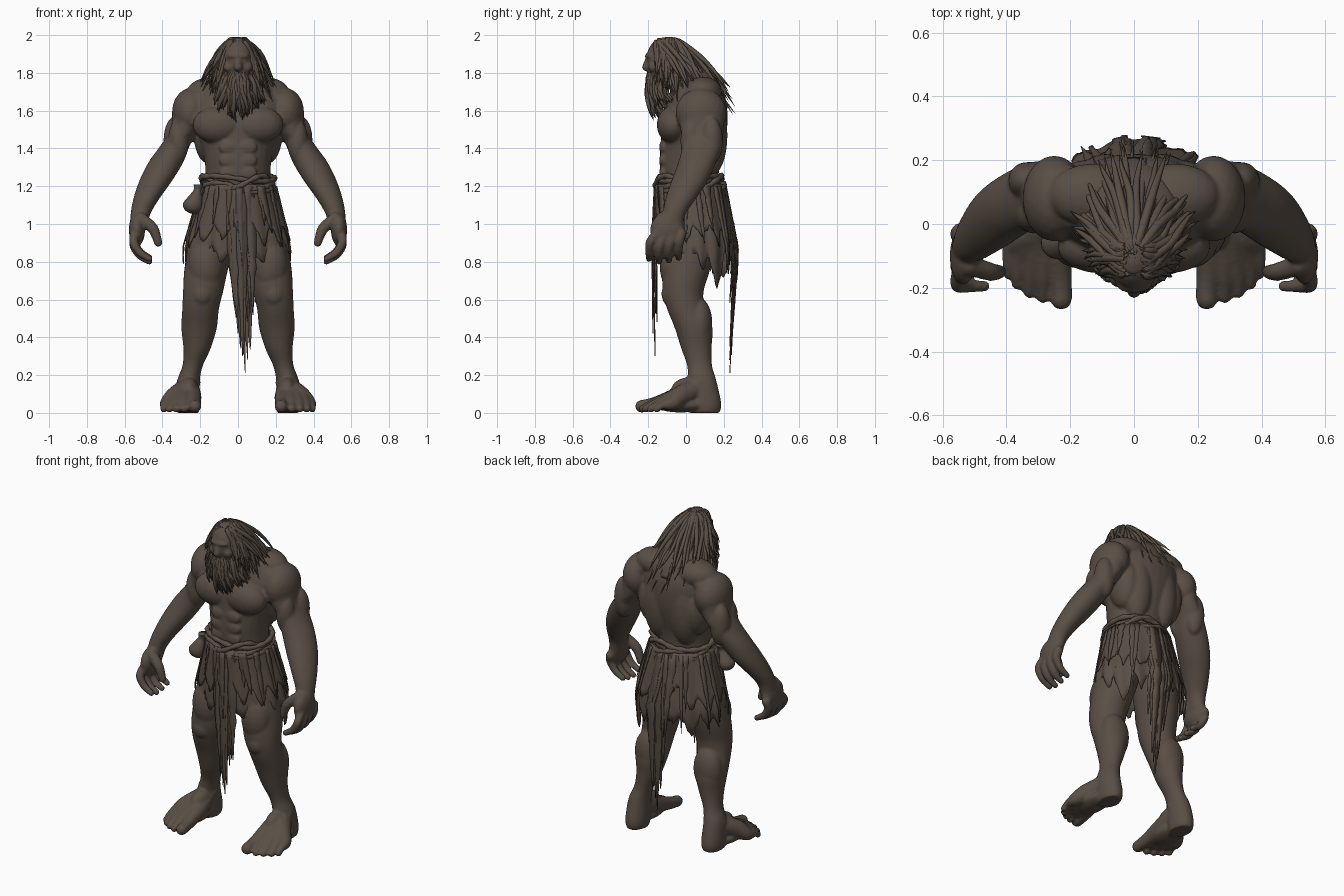
import bpy, bmesh, math, random
from mathutils import Vector, Matrix

random.seed(4)
rnd = random.uniform
if "Cube" in bpy.data.objects:
    bpy.data.objects.remove(bpy.data.objects["Cube"])

brown = bpy.data.materials.new("dark_brown")
brown.use_nodes = True
brown.diffuse_color = (0.1, 0.077, 0.06, 1)
bsdf = next(n for n in brown.node_tree.nodes if n.type == 'BSDF_PRINCIPLED')
bsdf.inputs["Base Color"].default_value = brown.diffuse_color
bsdf.inputs["Roughness"].default_value = 0.9


def link(name, data):
    obj = bpy.data.objects.new(name, data)
    data.materials.append(brown)
    bpy.context.collection.objects.link(obj)
    return obj


def finish(name, bm):
    bmesh.ops.recalc_face_normals(bm, faces=bm.faces)
    for f in bm.faces:
        f.smooth = True
    mesh = bpy.data.meshes.new(name)
    bm.to_mesh(mesh)
    bm.free()
    return link(name, mesh)


def spline(p, i, t):
    # Catmull-Rom value between keys i and i + 1
    a, b, c, d = (Vector(p[max(0, min(len(p) - 1, i + k))]) for k in (-1, 0, 1, 2))
    return b + (c - a) * t / 2 + (a * 2 - b * 5 + c * 4 - d) * t**2 / 2 + (b * 3 - a - c * 3 + d) * t**3 / 2


def loft(bm, rings, s=1, sides=28, steps=4):
    # Closed tube through horizontal ellipses (x, y, z, rx, ry)
    keys = [spline(rings, i, k / steps) for i in range(len(rings) - 1) for k in range(steps)]
    loops = []
    for x, y, z, rx, ry in keys + [Vector(rings[-1])]:
        angles = [math.tau * k / sides for k in range(sides)]
        loops.append([bm.verts.new((s * (x + rx * math.cos(a)), y + ry * math.sin(a), z)) for a in angles])
    for lo, hi in zip(loops, loops[1:]):
        for k in range(sides):
            j = (k + 1) % sides
            bm.faces.new((lo[k], lo[j], hi[j], hi[k]))
    bm.faces.new(loops[0])
    bm.faces.new(loops[-1])


def blob(bm, pos, radii, s=1):
    m = Matrix.Translation((s * pos[0], pos[1], pos[2])) @ Matrix.Diagonal((*radii, 1))
    bmesh.ops.create_icosphere(bm, subdivisions=3, radius=1, matrix=m)


def chain(bm, pts, s=1, steps=5):
    # Rounded finger-like run of spheres (x, y, z, radius)
    for i in range(len(pts) - 1):
        for k in range(steps + 1):
            x, y, z, r = spline(pts, i, k / steps)
            m = Matrix.Translation((s * x, y, z))
            bmesh.ops.create_icosphere(bm, subdivisions=2, radius=r, matrix=m)


# Torso, neck and head
body = bmesh.new()
loft(body, [(0, .03, .95, .16, .13), (0, .03, 1.1, .175, .15), (0, .02, 1.22, .172, .152),
            (0, .02, 1.32, .175, .16), (0, .035, 1.42, .195, .17), (0, .045, 1.52, .23, .174),
            (0, .055, 1.62, .25, .162), (0, .055, 1.7, .21, .14), (0, .02, 1.78, .12, .11),
            (0, -.05, 1.86, .07, .075)])
blob(body, (0, -.11, 1.875), (.085, .1, .115))
blob(body, (0, -.14, 1.77), (.065, .065, .07))
blob(body, (0, -.188, 1.89), (.06, .03, .018))
chain(body, [(0, -.2, 1.88, .014), (0, -.21, 1.83, .024)])

for s in (1, -1):
    # Muscles and cheeks
    for pos, radii in (((.105, -.07, 1.525), (.135, .085, .1)), ((.16, .1, 1.48), (.075, .1, .16)),
                       ((.13, .09, 1.7), (.14, .1, .08)), ((.09, .13, 1.47), (.095, .09, .22)),
                       ((.25, .08, 1.59), (.1, .135, .13)), ((.315, .03, 1.44), (.055, .06, .12)),
                       ((.335, .135, 1.44), (.06, .06, .13)), ((.205, .07, .47), (.092, .07, .14)),
                       ((.19, -.085, .63), (.055, .045, .065)), ((.17, -.05, .78), (.095, .09, .15)),
                       ((.047, -.168, 1.83), (.032, .032, .03)), ((.035, -.19, 1.862), (.013, .013, .01))):
        blob(body, pos, radii, s)
    for row in range(3):
        blob(body, (.046, -.122, 1.27 + .068 * row), (.055, .02, .04), s)
    # Arm
    loft(body, [(.18, .08, 1.7, .08, .09), (.25, .08, 1.61, .09, .12), (.28, .085, 1.5, .078, .115),
                (.33, .085, 1.42, .077, .105), (.38, .06, 1.33, .092, .1), (.435, .02, 1.23, .087, .097),
                (.487, -.03, 1.13, .068, .08), (.517, -.065, 1.05, .052, .062),
                (.53, -.09, .97, .042, .075)], s)
    # Hand
    blob(body, (.535, -.1, .97), (.043, .09, .09), s)
    for i in range(4):
        y, drop = -.185 + .052 * i, .014 * abs(i - 1.3)
        chain(body, [(.545, y * .8, .95, .028), (.552, y - .005, .885 + drop, .025),
                     (.52, y - .01, .83 + drop, .022), (.468, y - .01, .797 + drop, .018)], s)
    chain(body, [(.515, -.13, 1.03, .034), (.45, -.15, .975, .03), (.422, -.15, .9, .023)], s)
    # Leg
    loft(body, [(.11, .03, 1.05, .1, .13), (.14, .02, .9, .122, .14), (.17, 0, .75, .115, .125),
                (.185, -.015, .64, .106, .108), (.198, 0, .55, .097, .1), (.206, .04, .45, .094, .1),
                (.217, .055, .34, .072, .08), (.24, .072, .25, .054, .066), (.262, .085, .17, .06, .076),
                (.265, .1, .05, .065, .087), (.265, .1, 0, .057, .078)], s)
    # Foot, one ray for each toe
    blob(body, (.262, .07, .16), (.066, .035, .035), s)
    blob(body, (.26, .02, .12), (.052, .1, .07), s)
    blob(body, (.28, -.03, .042), (.075, .14, .04), s)
    for x, y, r in ((.228, -.235, .035), (.285, -.228, .022), (.327, -.212, .022),
                    (.364, -.187, .021), (.393, -.155, .02)):
        base = .265 + (x - .265) * .85
        chain(body, [(.265, .06, .13, .06), (.265 + (x - .265) * .5, -.03, .09, .055),
                     (base, y + .085, .052, .04), (x, y + .03, .04, r), (x, y, r, r)], s)

body = finish("body", body)
remesh = body.modifiers.new("fuse", 'REMESH')
remesh.mode, remesh.voxel_size, remesh.use_smooth_shade = 'VOXEL', .0075, True
relax = body.modifiers.new("relax", 'SMOOTH')
relax.factor, relax.iterations = .5, 6


# Hair and beard as tapered locks
def curve_group(name, depth):
    cu = bpy.data.curves.new(name, 'CURVE')
    cu.dimensions, cu.bevel_depth, cu.bevel_resolution, cu.use_fill_caps = '3D', depth, 1, True
    link(name, cu)
    return cu


def lock(cu, pts, radii, closed=False):
    sp = cu.splines.new('POLY')
    sp.points.add(len(pts) - 1)
    for p, co, r in zip(sp.points, pts, radii):
        p.co, p.radius = (*co, 1), r
    sp.use_cyclic_u = closed


taper = [.5, .9, 1, 1, 1, .9, .75, .5, .05]
T = [i / 8 for i in range(9)]
hair = curve_group("hair", .014)
for i in range(230):
    a = rnd(-2.1, 2.1)
    c = math.cos(a)
    k = rnd(.65, 1.06)
    reach = k * (.155 + (.19 * c**1.5 if c > 0 else .06 * c))
    drop = (.23 + .1 * max(0, c)) * rnd(.75, 1.25)
    root = Vector((.03 * math.sin(a), -.165 + rnd(0, .1), 0))
    tip = Vector((reach * math.sin(a), -.1 + reach * c, 0))
    root.z = 1.984 - 3 * (root.y + .09)**2 - .03 * (1 - k)
    wave, phase = rnd(-.016, .016), rnd(0, 6)
    pts = []
    for t in T:
        # Sides hug the skull, then flick outward at the tips
        p = root.lerp(tip, t**1.15) + Vector((c, -math.sin(a), 0)) * wave * math.sin(7 * t + phase) * t
        p.z = root.z - drop * t**1.6 + .014 * t * math.sin(6 * t + phase)
        pts.append(p)
    lock(hair, pts, taper)

mass = bmesh.new()
loft(mass, [(0, -.1, 1.985, .035, .05), (0, -.085, 1.93, .08, .095), (0, -.05, 1.86, .1, .11),
            (0, .04, 1.77, .14, .12), (0, .12, 1.67, .1, .09)])
finish("hair_mass", mass)

beard = curve_group("beard", .012)
for i in range(120):
    u = rnd(-1, 1)
    low = 1.65 - rnd(-.02, .12) * (1 - u * u)
    root = Vector((.082 * u, -.2 + .08 * u * u, 1.805 - rnd(0, .07)))
    tip = Vector((.14 * u + rnd(-.02, .02), -.165 + .06 * u * u + rnd(-.02, .05), low))
    wave = rnd(-.014, .014)
    pts = [root.lerp(tip, t) + Vector((wave * math.sin(6 * t), -.018 * math.sin(math.pi * t), 0)) for t in T]
    lock(beard, pts, taper)


# Ragged skirt, flaring to the hem and hanging inward below it
def drape(a, z, off=0):
    f = max(0, min((1.22 - z) / .34, 1 - .8 * (.84 - z), 1))
    fold = off + .007 * math.sin(15 * a) * f
    return Vector(((.182 + .092 * f + fold) * math.cos(a),
                   .02 + .028 * f + (.17 + .04 * f + fold) * math.sin(a), z))


def thicken(obj, amount):
    mod = obj.modifiers.new("thickness", 'SOLIDIFY')
    mod.thickness, mod.offset = amount, 0


def skirt(name, hem, spike, off, cols=120, rows=8):
    bm = bmesh.new()
    grid = []
    for c in range(cols):
        a = math.tau * c / cols
        if c % 8 == 0:
            level, peak = hem + rnd(-.05, .05) - .03 * abs(math.cos(a)), rnd(.3, 1) * spike
        low = level - peak * (1 - abs(c % 8 - 4) / 4) + rnd(-.015, .015)
        grid.append([bm.verts.new(drape(a, 1.21 + (low - 1.21) * r / rows, off)) for r in range(rows + 1)])
    for c in range(cols):
        p, q = grid[c], grid[(c + 1) % cols]
        for r in range(rows):
            bm.faces.new((p[r], q[r], q[r + 1], p[r + 1]))
    thicken(finish(name, bm), .006)


skirt("skirt_under", .86, .14, 0)
skirt("skirt_over", 1.0, .13, .01)


# Torn strips hanging from the belt
def strip(bm, a, a_end, low, width, off, rows=9):
    prev = None
    for r in range(rows + 1):
        t = r / rows
        z = 1.2 + (low - 1.2) * t
        mid = drape(a + (a_end - a) * t, z, off)
        side = Vector((-math.sin(a), math.cos(a), 0)) * width * (1 - t**2 * .95) * rnd(.6, 1.15)
        pair = bm.verts.new(mid - side), bm.verts.new(mid + side)
        if prev:
            bm.faces.new((prev[0], prev[1], pair[1], pair[0]))
        prev = pair


shreds = bmesh.new()
for i in range(20):
    a = math.tau * (i + rnd(0, 1)) / 20
    strip(shreds, a, a + rnd(-.1, .1), rnd(.7, 1.0), rnd(.012, .026), rnd(.013, .02))
thicken(finish("skirt_shreds", shreds), .006)

for name, facing, end, lowest in (("front_tail", -math.pi / 2, .1, .3), ("back_tail", math.pi / 2, -.16, .21)):
    tail = bmesh.new()
    for i in range(9):
        u = (i - 4) / 4
        strip(tail, facing + .25 * u, facing + end + .2 * u, lowest + .4 * abs(u) * rnd(.4, 1.1),
              rnd(.024, .036), .004 + .004 * (i % 3), 14)
    thicken(finish(name, tail), .005)

# Rope belt with crossing strands, and a pouch
belt = curve_group("rope_belt", .017)
for base, swing, turns, phase in ((1.24, .014, 2, 0), (1.2, .018, 3, 2), (1.22, .035, 3, 4), (1.18, .012, 2, 1)):
    ring = [math.tau * k / 64 for k in range(64)]
    pts = [drape(a, 1.22, .004 + .008 * math.cos(turns * a + phase)) for a in ring]
    for p, a in zip(pts, ring):
        p.z = base + swing * math.sin(turns * a + phase)
    lock(belt, pts, [.9 + .15 * math.sin(16 * a) for a in ring], True)

pouch = bmesh.new()
loft(pouch, [(-.235, -.06, 1.055, .015, .015), (-.238, -.06, 1.075, .044, .042), (-.238, -.06, 1.11, .052, .05),
             (-.225, -.06, 1.15, .034, .034), (-.215, -.055, 1.18, .02, .02), (-.205, -.05, 1.21, .03, .03)])
finish("pouch", pouch)
